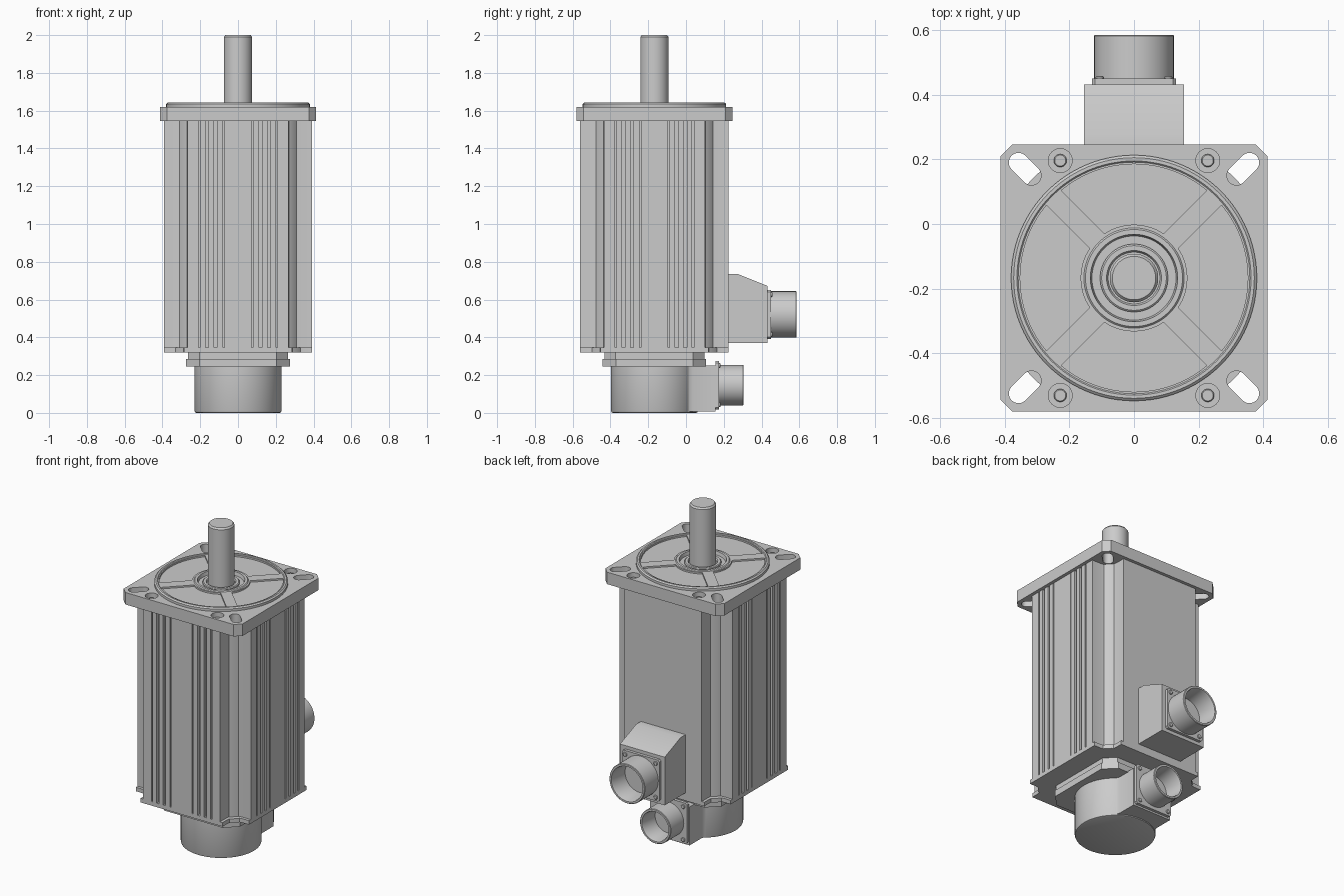
import bpy, bmesh
from math import sin, cos, pi, asin
from mathutils import Matrix

if "Cube" in bpy.data.objects:
    bpy.data.objects.remove(bpy.data.objects["Cube"])

CY = -0.167                                     # y of the motor axis
UP = Matrix.Identity(4)
BACK = Matrix.Rotation(-pi / 2, 4, 'X')         # local z -> +y
SIDE = Matrix(((0, 0, 1, 0), (1, 0, 0, 0), (0, 1, 0, 0), (0, 0, 0, 1)))  # (a,b,h) -> (h,a,b)


def finish(bm, name, mat):
    bmesh.ops.transform(bm, matrix=mat, verts=bm.verts)
    bmesh.ops.recalc_face_normals(bm, faces=bm.faces)
    me = bpy.data.meshes.new(name)
    bm.to_mesh(me)
    bm.free()
    ob = bpy.data.objects.new(name, me)
    bpy.context.collection.objects.link(ob)
    return ob


def prism(name, pts, a, b, mat=UP, loc=(0, 0, 0)):
    bm = bmesh.new()
    f = bm.faces.new([bm.verts.new((x, y, a)) for x, y in pts])
    r = bmesh.ops.extrude_face_region(bm, geom=[f])
    verts = [v for v in r['geom'] if isinstance(v, bmesh.types.BMVert)]
    bmesh.ops.translate(bm, vec=(0, 0, b - a), verts=verts)
    return finish(bm, name, Matrix.Translation(loc) @ mat)


def lathe(name, prof, loc=(0, 0, 0), mat=UP, n=64):
    """Revolve (radius, height) points; open ends are capped."""
    bm = bmesh.new()
    rings = [[bm.verts.new((r * cos(2 * pi * i / n), r * sin(2 * pi * i / n), h))
              for i in range(n)] for r, h in prof]
    for p, q in zip(rings, rings[1:]):
        for i in range(n):
            j = (i + 1) % n
            bm.faces.new((p[i], p[j], q[j], q[i]))
    bm.faces.new(rings[0])
    bm.faces.new(rings[-1])
    return finish(bm, name, Matrix.Translation(loc) @ mat)


def cut(ob, cutters):
    bpy.context.view_layer.objects.active = ob
    for c in cutters:
        m = ob.modifiers.new('cut', 'BOOLEAN')
        m.operation, m.solver, m.object = 'DIFFERENCE', 'EXACT', c
        bpy.ops.object.modifier_apply(modifier=m.name)
        bpy.data.objects.remove(c)


def octagon(h, c):
    return [(h, h - c), (h - c, h), (c - h, h), (-h, h - c),
            (-h, c - h), (c - h, -h), (h - c, -h), (h, c - h)]


def section(notch, inner, groove_sides):
    """Square outline with notched corners and grooved sides."""
    h, out = 0.393, []
    mid = (notch + inner) / 2
    half = [(notch, h)]
    corner = [(notch, inner + 0.025), (notch + 0.003, inner + 0.005), (mid - 0.005, mid + 0.016),
              (mid + 0.016, mid - 0.005), (inner + 0.005, notch + 0.003), (inner + 0.025, notch)]
    for k in range(4):
        face = [(-notch, h)]
        if k in groove_sides:
            g = []
            for a, b in ((0.072, 0.08), (0.11, 0.127), (0.155, 0.172), (0.2, 0.21)):
                g += [(a, h), (a, h - 0.02), (b, h - 0.02), (b, h)]
            face += [(-x, y) for x, y in reversed(g)] + g
        for x, y in face + half + corner:
            for _ in range(k):                  # turn clockwise
                x, y = y, -x
            out.append((x, y))
    return out


# Extruded body; the back stays flat, the other three sides are grooved
A = (0, CY, 0)
prism('motor_body', section(0.267, 0.305, (1, 2, 3)), 0.345, 1.55, loc=A)
prism('body_end_plate', section(0.285, 0.325, ()), 0.32, 0.345, loc=A)

# Mounting flange with slots and counterbored screw holes
flange = prism('mounting_flange', octagon(0.413, 0.037), 1.545, 1.62, loc=A)
slot = [(0.02 * 2 ** .5 + 0.03 * cos(t), 0.03 * sin(t)) for t in [-pi / 2 + i * pi / 12 for i in range(13)]]
slot += [(-x, -y) for x, y in slot]
cutters = []
for sx in (-1, 1):
    for sy in (-1, 1):
        cutters.append(prism('slot_cutter', slot, 1.4, 1.7,
                             Matrix.Rotation(sx * sy * pi / 4, 4, 'Z'), (0.337 * sx, CY + 0.337 * sy, 0)))
        x, y = 0.228 * sx, CY + 0.363 * sy
        cutters.append(lathe('bore_cutter', [(0.037, 1.59), (0.037, 1.7)], (x, y, 0), n=32))
        lathe('flange_screw', [(0.02, 1.58), (0.02, 1.598), (0.017, 1.601)], (x, y, 0), n=24)
cut(flange, cutters)

# Pilot disc with four shallow pockets and a recess round the shaft
disc = lathe('pilot_disc', [(0.38, 1.61), (0.38, 1.635), (0.372, 1.642), (0.362, 1.642), (0.358, 1.638),
                            (0.155, 1.638), (0.15, 1.643), (0.135, 1.643),
                            (0.13, 1.622), (0.05, 1.622)], A, n=96)
pockets = []
for k in range(4):
    pts = []
    for r, sgn in ((0.165, -1), (0.352, 1)):
        lim = pi / 4 - asin(0.032 / r)
        pts += [(r * cos(-sgn * lim * (1 - i / 8)), r * sin(-sgn * lim * (1 - i / 8))) for i in range(17)]
    pockets.append(prism('pocket_cutter', pts, 1.628, 1.7, Matrix.Rotation(k * pi / 2, 4, 'Z'), A))
cut(disc, pockets)
lathe('shaft_seal', [(0.105, 1.615), (0.105, 1.63), (0.1, 1.634), (0.085, 1.634), (0.08, 1.625)], A)
lathe('output_shaft', [(0.075, 1.6), (0.075, 1.99), (0.067, 2.0)], A)

# Rear neck and encoder cover
prism('neck_upper', octagon(0.265, 0.06), 0.285, 0.325, loc=A)
prism('neck_lower', octagon(0.274, 0.07), 0.245, 0.285, loc=A)
lathe('encoder_cover', [(0.22, 0), (0.227, 0.003), (0.23, 0.01), (0.23, 0.25)], A)
prism('encoder_outlet', [(0.1, -0.1), (0.165, -0.01), (0.145, 0.01), (0.135, 0.035), (0.135, 0.157),
                         (-0.135, 0.157), (-0.135, 0.035), (-0.145, 0.01), (-0.165, -0.01), (-0.1, -0.1)],
      0.008, 0.25)

# Power connector housing with sloped top
prism('power_housing', [(0.22, 0.37), (0.432, 0.37), (0.432, 0.672), (0.275, 0.735), (0.22, 0.735)],
      -0.155, 0.155, SIDE)


def connector(name, y, z, half, r, length):
    """Square plate, four screws and a hollow round socket facing back."""
    loc = (0, y, z)
    prism(name + '_plate', octagon(half, 0.01), 0, 0.02, BACK, loc)
    e = 0.02 + length
    lathe(name + '_socket', [(r, 0.015), (r, e - 0.003), (r - 0.003, e), (r - 0.014, e),
                             (r - 0.018, e - 0.01), (r - 0.022, 0.03)], loc, BACK, 48)
    for sx in (-1, 1):
        for sz in (-1, 1):
            d = half - 0.024
            lathe(name + '_screw', [(0.013, 0.015), (0.013, 0.024), (0.01, 0.027)],
                  (d * sx, y, z + d * sz), BACK, 16)


connector('power', 0.43, 0.521, 0.13, 0.123, 0.135)
connector('encoder', 0.155, 0.147, 0.128, 0.107, 0.13)

# Smooth round surfaces, keep edges sharp
bpy.ops.object.select_all(action='SELECT')
bpy.context.view_layer.objects.active = flange
bpy.ops.object.shade_smooth_by_angle(angle=pi / 6)
